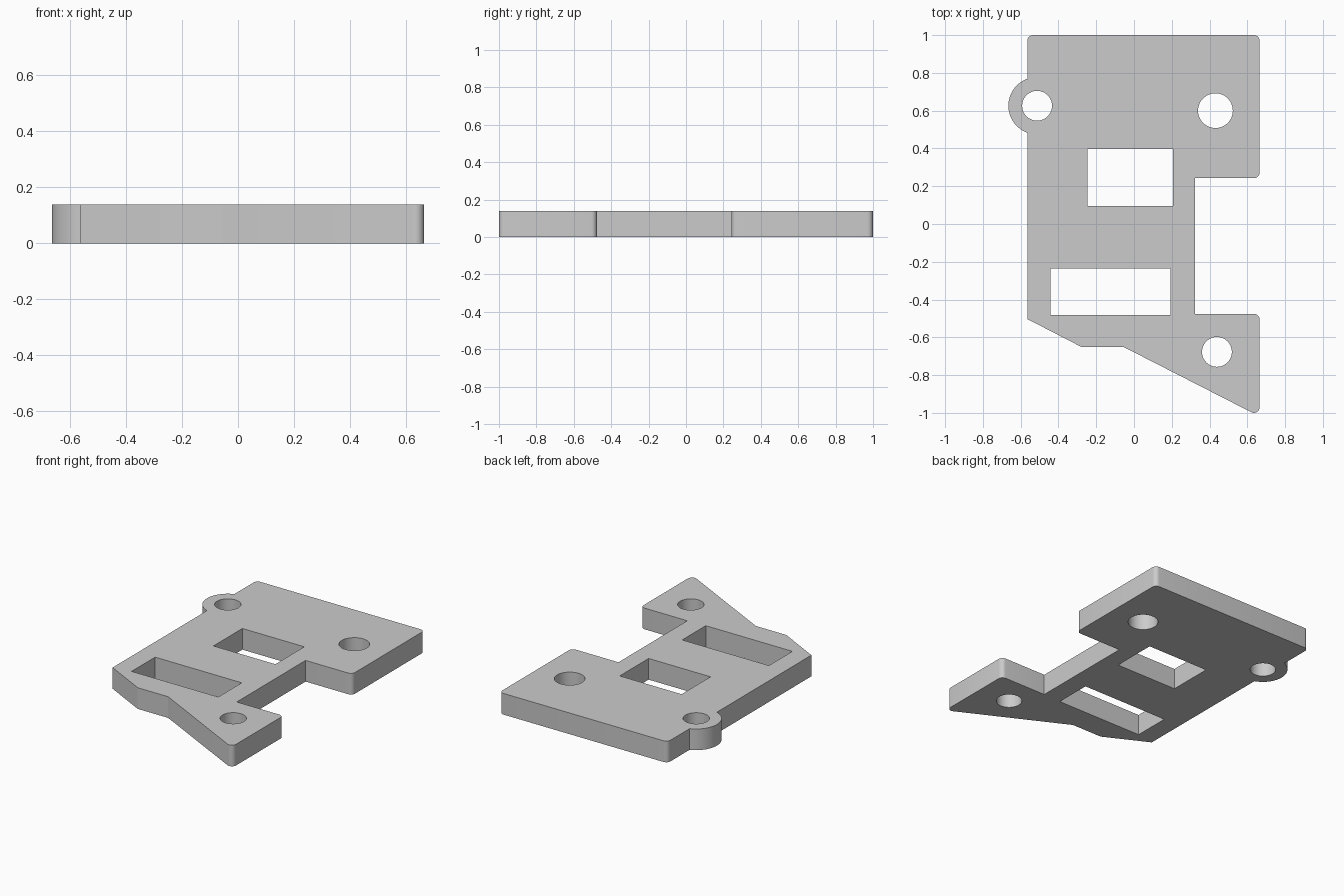
import bpy, bmesh, math
from mathutils import Vector

if "Cube" in bpy.data.objects:
    bpy.data.objects.remove(bpy.data.objects["Cube"], do_unlink=True)

THICK = 0.14
LEFT, RIGHT, NOTCH = -0.565, 0.665, 0.324
ROUND = 0.03


def arc(cx, cy, r, start, end, steps):
    return [(cx + r * math.cos(start + (end - start) * i / steps),
             cy + r * math.sin(start + (end - start) * i / steps))
            for i in range(steps + 1)]


def circle(cx, cy, r, steps=48):
    return arc(cx, cy, r, 0, math.tau, steps)[:-1]


def rect(x0, x1, y0, y1):
    return [(x0, y0), (x1, y0), (x1, y1), (x0, y1)]


def fillet(before, corner, after, r=ROUND, steps=6):
    """Points of a round arc replacing one convex corner."""
    c = Vector(corner)
    a = (Vector(before) - c).normalized()
    b = (Vector(after) - c).normalized()
    half = a.angle(b) / 2
    centre = c + (a + b).normalized() * (r / math.sin(half))
    p = c + a * (r / math.tan(half)) - centre
    q = c + b * (r / math.tan(half)) - centre
    start = math.atan2(p.y, p.x)
    return arc(centre.x, centre.y, r, start, start + p.angle(q), steps)


# Plate outline, counter-clockwise; True marks a rounded corner
corners = [
    ((LEFT, -0.503), False), ((-0.278, -0.651), False), ((-0.055, -0.651), False),
    ((RIGHT, -1.019), True), ((RIGHT, -0.476), True), ((NOTCH, -0.476), False),
    ((NOTCH, 0.243), False), ((RIGHT, 0.243), True), ((RIGHT, 1), True),
    ((LEFT, 1), True),
]
outline = []
for i, (point, rounded) in enumerate(corners):
    if rounded:
        outline += fillet(corners[i - 1][0], point, corners[(i + 1) % len(corners)][0])
    else:
        outline.append(point)

# Round ear on the left edge
ear_x, ear_y, ear_r = -0.513, 0.626, 0.152
spread = math.acos((LEFT - ear_x) / ear_r)
outline += arc(ear_x, ear_y, ear_r, spread, math.tau - spread, 32)

# Screw holes and rectangular windows
openings = [
    circle(ear_x, ear_y, 0.079),
    circle(0.431, 0.6, 0.092),
    circle(0.439, -0.677, 0.079),
    rect(-0.246, 0.207, 0.095, 0.397),
    rect(-0.441, 0.193, -0.482, -0.236),
]

# Filled, extruded profile
profile = bpy.data.curves.new("plate_profile", "CURVE")
profile.dimensions = "2D"
profile.fill_mode = "BOTH"
profile.extrude = THICK / 2
for loop in [outline] + openings:
    spline = profile.splines.new("POLY")
    spline.points.add(len(loop) - 1)
    for pt, (x, y) in zip(spline.points, loop):
        pt.co = (x, y, 0, 1)
    spline.use_cyclic_u = True

plate = bpy.data.objects.new("mounting_plate", profile)
bpy.context.collection.objects.link(plate)
bpy.ops.object.select_all(action="DESELECT")
plate.select_set(True)
bpy.context.view_layer.objects.active = plate
bpy.ops.object.convert(target="MESH")
plate = bpy.context.object

# Weld caps to walls and rest the plate on the ground
bm = bmesh.new()
bm.from_mesh(plate.data)
bmesh.ops.remove_doubles(bm, verts=bm.verts, dist=0.0001)
bmesh.ops.translate(bm, verts=bm.verts, vec=(0, 0, THICK / 2))
bmesh.ops.recalc_face_normals(bm, faces=bm.faces)
bm.to_mesh(plate.data)
bm.free()
bpy.ops.object.shade_smooth_by_angle(angle=math.radians(25))

# Plain grey
grey = bpy.data.materials.new("grey")
grey.use_nodes = True
colour = (0.6, 0.6, 0.6, 1)
grey.diffuse_color = colour
grey.node_tree.nodes["Principled BSDF"].inputs["Base Color"].default_value = colour
plate.data.materials.clear()
plate.data.materials.append(grey)
